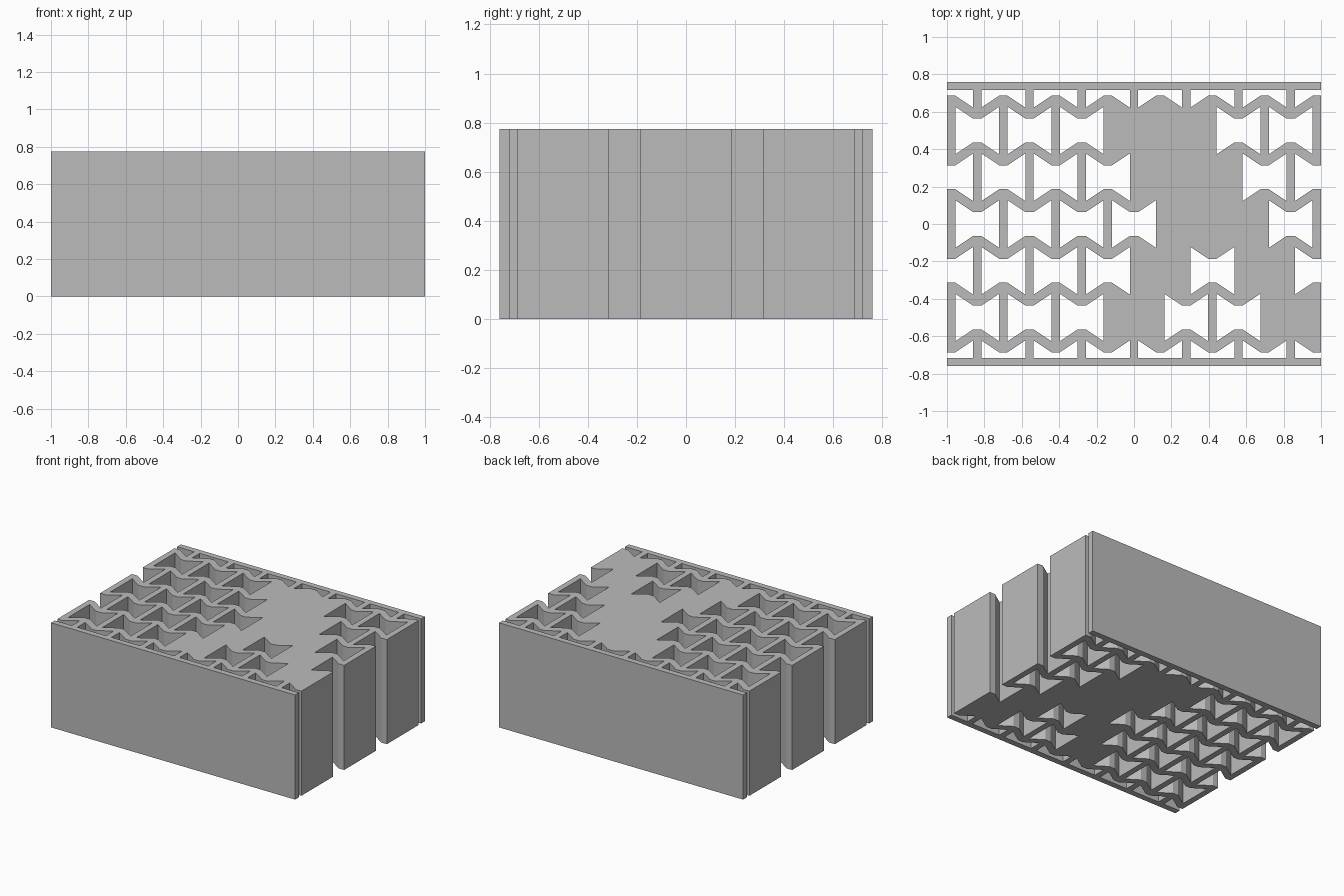
import bpy
import bmesh

cube = bpy.data.objects.get("Cube")
if cube:
    bpy.data.objects.remove(cube)

HEIGHT = 0.775
WALL = 0.045           # wall thickness of the lattice
PITCH = 1.955 / 7      # spacing of cells across
ROW = 0.25             # spacing of rows
WAIST, FLARE = 0.064, 0.127   # half heights of a cell, middle and ends
PLATE_IN, PLATE_OUT = 0.716, 0.76

# Plain grey material
grey = bpy.data.materials.new("plain_grey")
grey.use_nodes = True
colour = (0.5, 0.5, 0.5, 1)
grey.diffuse_color = colour
grey.node_tree.nodes["Principled BSDF"].inputs["Base Color"].default_value = colour


def prism(bm, points, z0, z1):
    """Extrude a flat outline between two heights."""
    face = bm.faces.new([bm.verts.new((x, y, z0)) for x, y in points])
    top = bmesh.ops.extrude_face_region(bm, geom=[face])["geom"]
    for v in top:
        if isinstance(v, bmesh.types.BMVert):
            v.co.z = z1


def make_object(name, bm):
    bmesh.ops.recalc_face_normals(bm, faces=bm.faces)
    mesh = bpy.data.meshes.new(name)
    bm.to_mesh(mesh)
    bm.free()
    mesh.materials.append(grey)
    obj = bpy.data.objects.new(name, mesh)
    bpy.context.collection.objects.link(obj)
    return obj


def cell_outline(cx, cy):
    """Bow-tie opening, kept inside the two outer plates."""
    end, mid = PITCH / 2 - WALL / 2, WALL / 2
    outline = [(-end, -FLARE), (-mid, -WAIST), (mid, -WAIST), (end, -FLARE),
               (end, FLARE), (mid, WAIST), (-mid, WAIST), (-end, FLARE)]
    if cy > 0.6:
        outline[4:] = [(end, PLATE_IN - cy), (-end, PLATE_IN - cy)]
    elif cy < -0.6:
        outline[:4] = [(-end, -PLATE_IN - cy), (end, -PLATE_IN - cy)]
    return [(cx + x, cy + y) for x, y in outline]


# Solid block that the cells are cut from
bm = bmesh.new()
prism(bm, [(-1, -PLATE_OUT), (1, -PLATE_OUT), (1, PLATE_OUT), (-1, PLATE_OUT)],
      0, HEIGHT)
block = make_object("lattice_block", bm)

# Cells left solid, by row: column numbers from the -x end
solid = {2: (3, 4), 1: (4, 5), 0: (4, 5), -1: (4, 6), -2: (3, 6)}

# Cell cutters; odd rows are shifted half a cell and run open at the sides
bm = bmesh.new()
for row in range(-3, 4):
    shifted = row % 2
    for col in range(7 + shifted):
        if col not in solid.get(row, ()):
            cx = (col - 3 - shifted / 2) * PITCH
            prism(bm, cell_outline(cx, row * ROW), -0.1, HEIGHT + 0.1)
cutter = make_object("cell_cutter", bm)
cutter.hide_render = True

# Cut the openings and drop the cutter
cut = block.modifiers.new("cells", "BOOLEAN")
cut.operation = "DIFFERENCE"
cut.solver = "EXACT"
cut.object = cutter
bpy.context.view_layer.objects.active = block
bpy.ops.object.modifier_apply(modifier=cut.name)
bpy.data.objects.remove(cutter)
